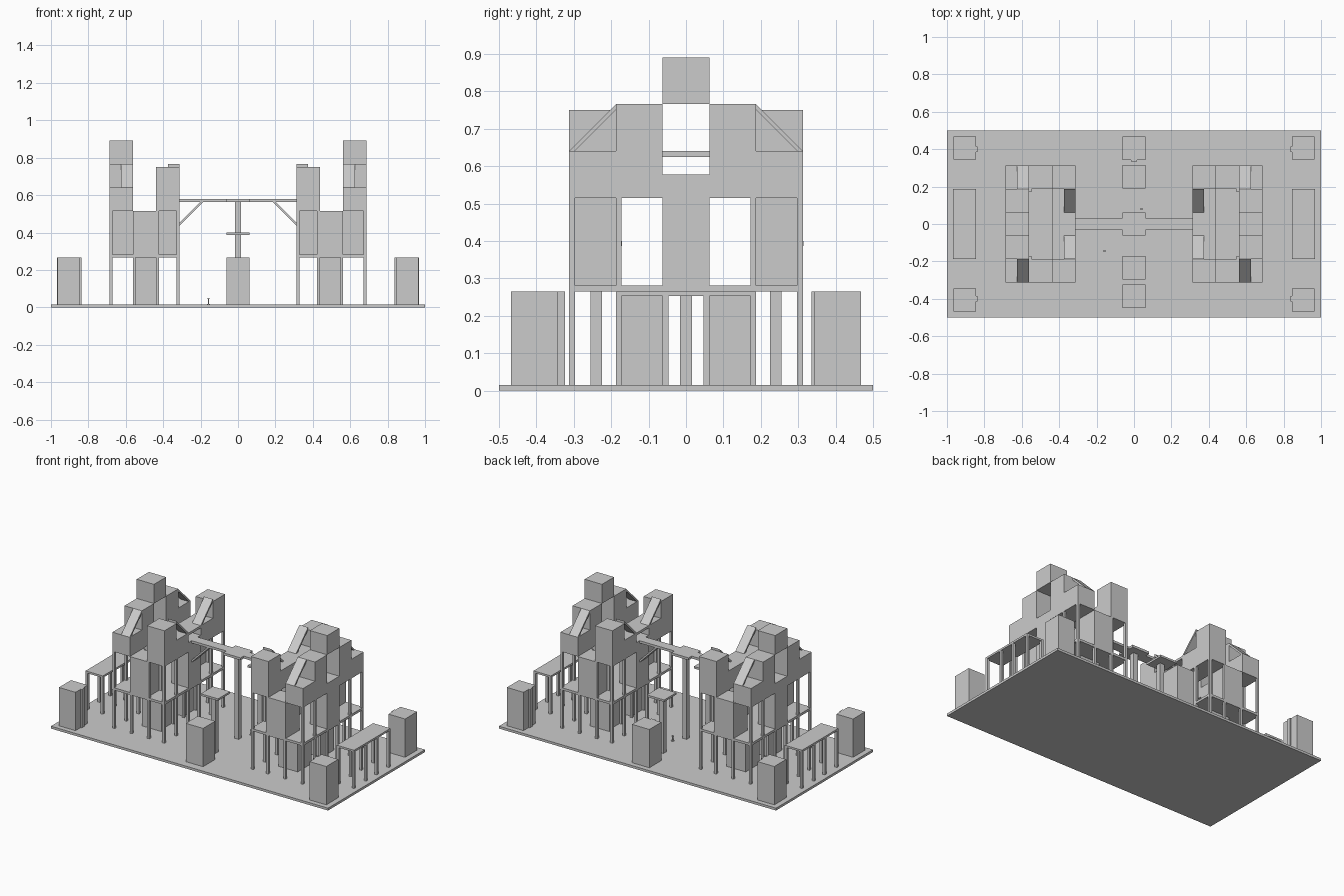
import bpy
import math

cube = bpy.data.objects.get("Cube")
if cube:
    bpy.data.objects.remove(cube, do_unlink=True)

grey = bpy.data.materials.new("plain_grey")
grey.use_nodes = True
grey.diffuse_color = (0.6, 0.6, 0.6, 1)
grey.node_tree.nodes["Principled BSDF"].inputs["Base Color"].default_value = (0.6, 0.6, 0.6, 1)

CELL = 0.125          # grid cell
T = CELL / 8          # plate and post thickness
GROUND = T
DECK = GROUND + 2 * CELL
FLOOR = DECK + T
LEVEL = DECK + 2 * CELL


def box(name, x0, x1, y0, y1, z0, z1):
    """Axis-aligned box from its limits."""
    bpy.ops.mesh.primitive_cube_add(size=1, location=((x0 + x1) / 2, (y0 + y1) / 2, (z0 + z1) / 2))
    ob = bpy.context.object
    ob.name = name
    ob.scale = (abs(x1 - x0), abs(y1 - y0), z1 - z0)
    ob.data.materials.append(grey)
    return ob


def prism(name, profile, axis, a, b):
    """Extrude a closed profile (u, z) along x or y from a to b."""
    def place(u, z, d):
        return (d, u, z) if axis == "x" else (u, d, z)
    n = len(profile)
    verts = [place(u, z, d) for d in (a, b) for u, z in profile]
    faces = [tuple(range(n)), tuple(range(2 * n - 1, n - 1, -1))]
    faces += [(i, i + n, (i + 1) % n + n, (i + 1) % n) for i in range(n)]
    mesh = bpy.data.meshes.new(name)
    mesh.from_pydata(verts, [], faces)
    mesh.materials.append(grey)
    ob = bpy.data.objects.new(name, mesh)
    bpy.context.collection.objects.link(ob)
    bpy.context.view_layer.objects.active = ob
    bpy.ops.object.select_all(action="DESELECT")
    ob.select_set(True)
    bpy.ops.object.mode_set(mode="EDIT")
    bpy.ops.mesh.select_all(action="SELECT")
    bpy.ops.mesh.normals_make_consistent(inside=False)
    bpy.ops.object.mode_set(mode="OBJECT")


box("base_board", -1, 1, -0.5, 0.5, 0, GROUND)

# Column and row edges of the tower grid
X = [CELL * (2.5 + i) for i in range(4)]
Y = [CELL * (0.5 + j) for j in range(3)]


def post(name, sx, sy, i, j, z0, z1):
    """Thin square post just inside a grid corner."""
    x = X[i] if i == 0 else X[i] - T
    y = Y[j] - T
    box(name, sx * x, sx * (x + T), sy * y, sy * (y + T), z0, z1)


def block(name, sx, sy, i, j, z0, z1):
    box(name, sx * X[i], sx * X[i + 1], sy * Y[j - 1], sy * Y[j], z0, z1)


def ramp(name, sx, sy, x, y_high, y_low):
    """Thin sloped plate, half a cell wide."""
    hi, lo = LEVEL + 2 * CELL, LEVEL + CELL
    d = math.copysign(T, y_high - y_low)
    profile = [(sy * y_low, lo), (sy * y_high, hi), (sy * y_high, hi - T), (sy * (y_low + d), lo)]
    prism(name, profile, "x", sx * x, sx * (x + CELL / 2))


for sx in (-1, 1):
    # Towers
    box("tower_floor", sx * X[0], sx * X[3], -Y[2], Y[2], DECK, FLOOR)
    for i in (0, 2):
        box("core_block", sx * X[i], sx * X[i + 1], -Y[0], Y[0], FLOOR, LEVEL + CELL / 2)
    box("walkway_plate", sx * X[0], sx * X[1], -Y[0], Y[0], LEVEL + CELL - T, LEVEL + CELL)
    box("top_crate", sx * X[2], sx * X[3], -Y[0], Y[0], LEVEL + 2 * CELL, LEVEL + 3 * CELL)

    for sy in (-1, 1):
        for i in range(4):
            for j in range(3):
                post("lower_post", sx, sy, i, j, GROUND, DECK)
                if j:
                    post("upper_post", sx, sy, i, j, FLOOR, LEVEL)
        block("ground_crate", sx, sy, 1, 1, GROUND, DECK)
        block("middle_crate", sx, sy, 1, 2, FLOOR, LEVEL)
        block("inner_tall_crate", sx, sy, 0, 2, LEVEL, LEVEL + 2 * CELL - T)
        block("inner_step", sx, sy, 0, 1, LEVEL, LEVEL + CELL)
        block("outer_tall_crate", sx, sy, 2, 1, LEVEL, LEVEL + 2 * CELL)
        block("outer_step", sx, sy, 2, 2, LEVEL, LEVEL + CELL)
        ramp("inner_ramp", sx, sy, X[0], Y[1], Y[0])
        ramp("outer_ramp", sx, sy, X[2], Y[1], Y[2])

        # Corner crates with a thin door panel on the inner face
        box("corner_crate", sx * 0.845, sx * 0.965, sy * 0.344, sy * 0.468, GROUND, DECK)
        box("door_panel", sx * 0.837, sx * 0.845, sy * 0.385, sy * 0.415, GROUND, DECK)

    # Long side tables
    box("side_table_top", sx * 0.844, sx * 0.969, -Y[1], Y[1], DECK - T * 0.8, DECK)
    for x in (0.844, 0.969 - T):
        for sy in (-1, 1):
            for y in Y[:2]:
                box("side_table_leg", sx * x, sx * (x + T), sy * (y - T), sy * y, GROUND, DECK - T * 0.8)

# Crates and small tables on the centre line
box("back_centre_crate", -Y[0], Y[0], 0.343, 0.467, GROUND, DECK)
box("back_centre_panel", -T, T, 0.335, 0.343, GROUND, DECK)
box("front_centre_crate", -Y[0], Y[0], -0.449, -0.324, GROUND, DECK)
for y, leg in ((0.252, 0.24), (-0.233, -0.24)):
    box("small_table_top", -Y[0], Y[0], y - Y[0], y + Y[0], 0.387, 0.4)
    box("small_table_leg", -T, T, leg - T, leg + T, GROUND, 0.387)

# Bridge between the towers
TOP = LEVEL + CELL / 2
box("bridge_deck", -X[0], X[0], -2 * T, 2 * T, TOP - T, TOP)
box("bridge_platform", -Y[0], Y[0], -Y[0], Y[0], TOP - T, TOP)
box("bridge_pillar", -T, T, -T, T, GROUND, TOP - T)
for sx in (-1, 1):
    near, far = X[0], X[0] - CELL
    low = TOP - T - CELL
    profile = [(sx * near, low), (sx * near, low + T), (sx * (far + T), TOP - T), (sx * far, TOP - T)]
    prism("bridge_brace", profile, "y", -2 * T, 2 * T)

# Two tiny standing figures
for x, y in ((-0.158, -0.145), (0.04, 0.08)):
    box("figure_foot", x - 0.007, x + 0.007, y - 0.007, y + 0.007, GROUND, GROUND + 0.003)
    box("figure_body", x - 0.003, x + 0.003, y - 0.003, y + 0.003, GROUND, 0.047)
    box("figure_head", x - 0.006, x + 0.006, y - 0.006, y + 0.006, 0.045, 0.05)
